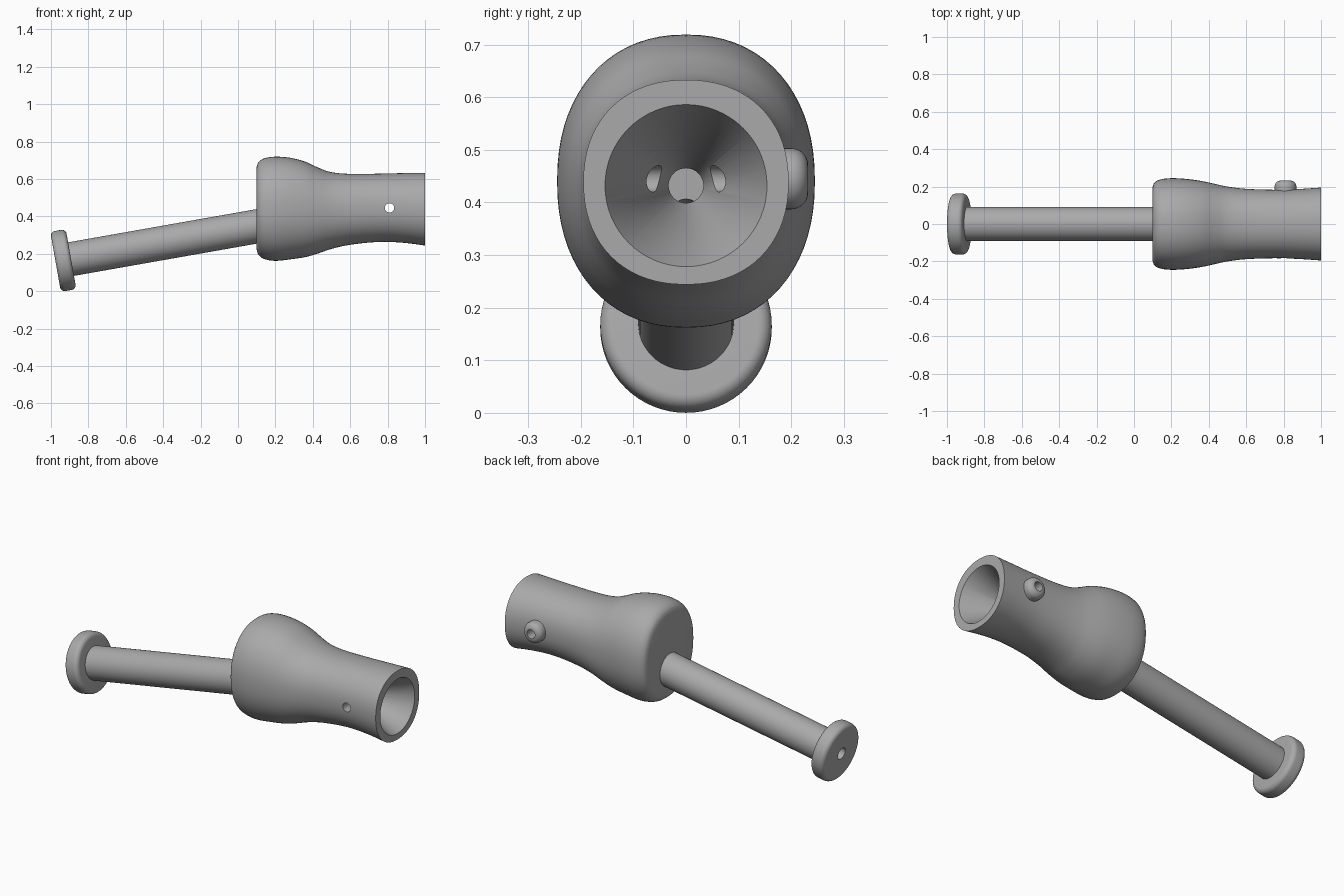
import bpy, bmesh, math
from mathutils import Vector

cube = bpy.data.objects.get("Cube")
if cube:
    bpy.data.objects.remove(cube, do_unlink=True)

GREY = (0.4, 0.4, 0.4, 1)
grey = bpy.data.materials.new("plain grey")
grey.use_nodes = True
grey.diffuse_color = GREY
grey.node_tree.nodes["Principled BSDF"].inputs["Base Color"].default_value = GREY


def finish(bm, name):
    bmesh.ops.recalc_face_normals(bm, faces=bm.faces)
    mesh = bpy.data.meshes.new(name)
    bm.to_mesh(mesh)
    bm.free()
    mesh.materials.append(grey)
    obj = bpy.data.objects.new(name, mesh)
    bpy.context.collection.objects.link(obj)
    return obj


def activate(obj):
    bpy.ops.object.select_all(action='DESELECT')
    obj.select_set(True)
    bpy.context.view_layer.objects.active = obj


def smooth(obj):
    activate(obj)
    bpy.ops.object.shade_smooth_by_angle(angle=math.radians(35))


def lathe(name, profile, origin, axis, steps=64):
    """Revolve (radius, distance) points about an axis; off-axis profiles close into a ring."""
    bm = bmesh.new()
    verts = [bm.verts.new((r, 0, d)) for r, d in profile]
    edges = [bm.edges.new(pair) for pair in zip(verts, verts[1:])]
    if profile[0][0] > 0:
        edges.append(bm.edges.new((verts[-1], verts[0])))
    bmesh.ops.spin(bm, geom=verts + edges, cent=(0, 0, 0), axis=(0, 0, 1),
                   angle=math.tau, steps=steps)
    bmesh.ops.remove_doubles(bm, verts=bm.verts, dist=1e-5)
    bm.transform(Vector(axis).to_track_quat('Z', 'Y').to_matrix().to_4x4())
    bmesh.ops.translate(bm, verts=bm.verts, vec=origin)
    return finish(bm, name)


def fillet(r, d, size, start, end, count=8):
    """Arc points round a corner centre."""
    angles = [math.radians(start + (end - start) * i / count) for i in range(count + 1)]
    return [(r + size * math.cos(a), d + size * math.sin(a)) for a in angles]


def plug(name, radius, low, high, origin, axis):
    return lathe(name, [(0, low), (radius, low), (radius, high), (0, high)], origin, axis)


# Tilted stem: disc foot and rod, both pierced lengthwise
FOOT = (-0.934, 0, 0.164)
tilt = math.radians(10)
STEM = (math.cos(tilt), 0, math.sin(tilt))
HOLE, HALF, ROUND = 0.033, 0.042, 0.025
rim = 0.163 - ROUND
side = HALF - ROUND
foot = lathe("foot_disc", [(HOLE, -HALF)] + fillet(rim, -side, ROUND, -90, 0)
             + fillet(rim, side, ROUND, 0, 90) + [(HOLE, HALF)], FOOT, STEM)
rod = lathe("rod", [(HOLE, HALF), (0.091, HALF), (0.091, 1.1), (HOLE, 1.1)], FOOT, STEM)

# Bulbous socket body: x, top, bottom, half width
STATIONS = [
    (0.10, 0.665, 0.220, 0.200), (0.11, 0.690, 0.194, 0.222),
    (0.14, 0.710, 0.172, 0.238), (0.20, 0.719, 0.162, 0.245),
    (0.28, 0.713, 0.170, 0.241), (0.36, 0.692, 0.182, 0.230),
    (0.43, 0.660, 0.202, 0.215), (0.50, 0.636, 0.226, 0.200),
    (0.60, 0.627, 0.248, 0.188), (0.75, 0.628, 0.263, 0.183),
    (0.88, 0.631, 0.259, 0.187), (1.00, 0.633, 0.244, 0.195),
]


def spline(points, steps=4):
    """Smooth curve through all the points."""
    pts = [Vector(p) for p in points]
    pts = [pts[0]] + pts + [pts[-1]]
    out = []
    for a, b, c, d in zip(pts, pts[1:], pts[2:], pts[3:]):
        for i in range(steps):
            t = i / steps
            out.append(b + (c - a) * t / 2 + (a * 2 - b * 5 + c * 4 - d) * t * t / 2
                       + (b * 3 - a - c * 3 + d) * t ** 3 / 2)
    return out + [pts[-1]]


def squarish(value, power=2 / 2.2):
    return math.copysign(abs(value) ** power, value)


bm = bmesh.new()
SIDES = 72
rings = []
for x, top, bottom, half in spline(STATIONS):
    mid, tall = (top + bottom) / 2, (top - bottom) / 2
    angles = [math.tau * i / SIDES for i in range(SIDES)]
    rings.append([bm.verts.new((x, half * squarish(math.cos(a)),
                                mid + tall * squarish(math.sin(a)))) for a in angles])
for near, far in zip(rings, rings[1:]):
    for i in range(SIDES):
        j = (i + 1) % SIDES
        bm.faces.new((near[i], near[j], far[j], far[i]))
bm.faces.new(rings[0])
bm.faces.new(rings[-1])
body = finish(bm, "socket_body")

# Cutters: conical mouth with straight bore, stem bore, cross pin hole
PIN = (0.81, 0, 0.445)
cutters = [
    lathe("mouth_cutter", [(0, 0.25), (HOLE, 0.25), (HOLE, 0.745), (0.1635, 1.02), (0, 1.02)],
          (0, 0, 0.432), (1, 0, 0)),
    plug("stem_cutter", HOLE, 0.9, 1.222, FOOT, STEM),
    plug("pin_cutter", 0.025, -0.3, 0.3, PIN, (0, 1, 0)),
]
for cutter in cutters:
    cutter.hide_render = True
    activate(body)
    mod = body.modifiers.new("cut", 'BOOLEAN')
    mod.operation = 'DIFFERENCE'
    mod.solver = 'EXACT'
    mod.object = cutter
    bpy.ops.object.modifier_apply(modifier=mod.name)
    bpy.data.objects.remove(cutter, do_unlink=True)

# Rounded boss round the pin hole on the back
boss = lathe("pin_boss", [(0.025, 0.15), (0.058, 0.15)]
             + fillet(0.026, 0.2, 0.032, 0, 85) + [(0.025, 0.232)], PIN, (0, 1, 0), 48)

for part in (foot, rod, body, boss):
    smooth(part)
